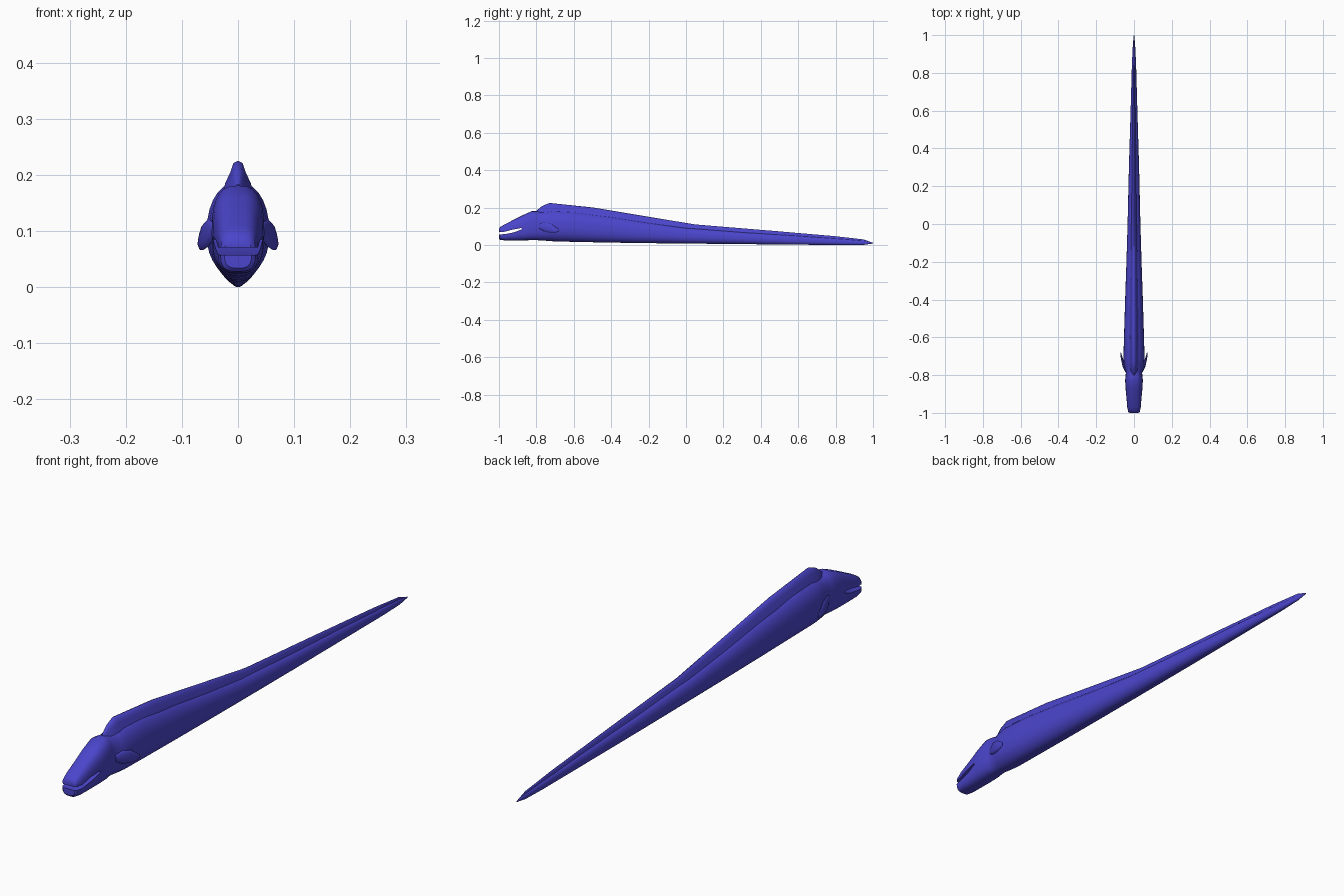
import bpy, bmesh, math

blue = bpy.data.materials.new("eel_blue")
blue.diffuse_color = (0.07, 0.06, 0.6, 1)


def make(name, bm):
    bmesh.ops.recalc_face_normals(bm, faces=bm.faces)
    me = bpy.data.meshes.new(name)
    bm.to_mesh(me)
    bm.free()
    ob = bpy.data.objects.new(name, me)
    bpy.context.collection.objects.link(ob)
    me.materials.append(blue)
    return ob


def skin(name, rings):
    """Join matching rings of points into a closed tube."""
    bm = bmesh.new()
    rows = [[bm.verts.new(p) for p in r] for r in rings]
    n = len(rows[0])
    for a, b in zip(rows, rows[1:]):
        for i in range(n):
            j = (i + 1) % n
            bm.faces.new((a[i], a[j], b[j], b[i]))
    bm.faces.new(rows[0])
    bm.faces.new(rows[-1])
    return make(name, bm)


def oval(y, zb, zt, w, cx=0.0, mid=0.45, e=2.2, n=28):
    """Rounded section between zb and zt; mid is the height of the widest point."""
    zm = zb + (zt - zb) * mid
    pts = []
    for i in range(n):
        a = 2 * math.pi * i / n
        c, s = math.cos(a), math.sin(a)
        x = math.copysign(abs(c) ** (2 / e), c) * w
        z = abs(s) ** (2 / e)
        pts.append((cx + x, y, zm + z * (zt - zm) if s > 0 else zm - z * (zm - zb)))
    return pts


def smooth(ob, angle=35):
    bpy.ops.object.select_all(action='DESELECT')
    ob.select_set(True)
    bpy.context.view_layer.objects.active = ob
    bpy.ops.object.shade_smooth_by_angle(angle=math.radians(angle))


# Body and head: y, bottom, top, half width, squareness
sections = [
    (-1.0, 0.034, 0.086, 0.024, 3), (-0.994, 0.028, 0.096, 0.031, 3),
    (-0.97, 0.025, 0.110, 0.036, 3), (-0.92, 0.024, 0.136, 0.040, 2.8),
    (-0.87, 0.025, 0.161, 0.045, 2.8), (-0.825, 0.026, 0.181, 0.047, 2.7),
    (-0.80, 0.026, 0.181, 0.044, 2.5), (-0.78, 0.025, 0.178, 0.043, 2.3),
    (-0.75, 0.023, 0.181, 0.052, 2.2), (-0.71, 0.020, 0.187, 0.056, 2.2),
    (-0.60, 0.017, 0.181, 0.053, 2.2), (-0.40, 0.013, 0.154, 0.047, 2.2),
    (-0.20, 0.010, 0.122, 0.040, 2.2), (0.0, 0.008, 0.094, 0.034, 2.2),
    (0.30, 0.005, 0.070, 0.027, 2.2), (0.60, 0.002, 0.050, 0.018, 2.2),
    (0.85, 0.0, 0.031, 0.011, 2.2), (0.95, 0.001, 0.022, 0.006, 2.2),
    (1.0, 0.008, 0.012, 0.001, 2)]
body = skin("body", [oval(y, b, t, w, e=e) for y, b, t, w, e in sections])

# Open mouth, cut as a wedge
wedge = [(-1.1, 0.054), (-0.97, 0.058), (-0.92, 0.068), (-0.875, 0.085),
         (-0.88, 0.091), (-0.93, 0.082), (-0.97, 0.071), (-1.1, 0.068)]
cutter = skin("mouth_cutter", [[(x, y, z) for y, z in wedge] for x in (-0.1, 0.1)])
cut = body.modifiers.new("mouth", 'BOOLEAN')
cut.operation = 'DIFFERENCE'
cut.solver = 'EXACT'
cut.object = cutter
bpy.context.view_layer.objects.active = body
bpy.ops.object.modifier_apply(modifier=cut.name)
bpy.data.objects.remove(cutter)
smooth(body)

# Dorsal fin: y, base, top, half width at base
fin = [(-0.80, 0.168, 0.183, 0.010), (-0.77, 0.166, 0.208, 0.021),
       (-0.73, 0.168, 0.225, 0.027), (-0.50, 0.155, 0.201, 0.025),
       (-0.20, 0.110, 0.151, 0.020), (0.05, 0.078, 0.110, 0.015),
       (0.50, 0.046, 0.073, 0.010), (0.80, 0.026, 0.047, 0.006),
       (0.95, 0.014, 0.030, 0.003), (1.0, 0.009, 0.012, 0.001)]
shape = [(-1, 0), (-0.85, 0.3), (-0.5, 0.65), (-0.3, 0.93), (0, 1),
         (0.3, 0.93), (0.5, 0.65), (0.85, 0.3), (1, 0)]
smooth(skin("dorsal_fin", [[(w * u, y, b + (t - b) * v) for u, v in shape]
                           for y, b, t, w in fin]), 50)

# Pectoral fins: y, bottom, top, half thickness, centre x
blade = [(-0.785, 0.088, 0.112, 0.005, 0.041), (-0.755, 0.072, 0.122, 0.007, 0.053),
         (-0.72, 0.066, 0.112, 0.006, 0.062), (-0.70, 0.066, 0.098, 0.004, 0.067),
         (-0.68, 0.072, 0.084, 0.002, 0.070)]
pectoral = skin("pectoral_fins", [oval(y, b, t, w, cx=x, e=2, n=12)
                                  for y, b, t, w, x in blade])
pectoral.modifiers.new("mirror", 'MIRROR')
smooth(pectoral, 50)
